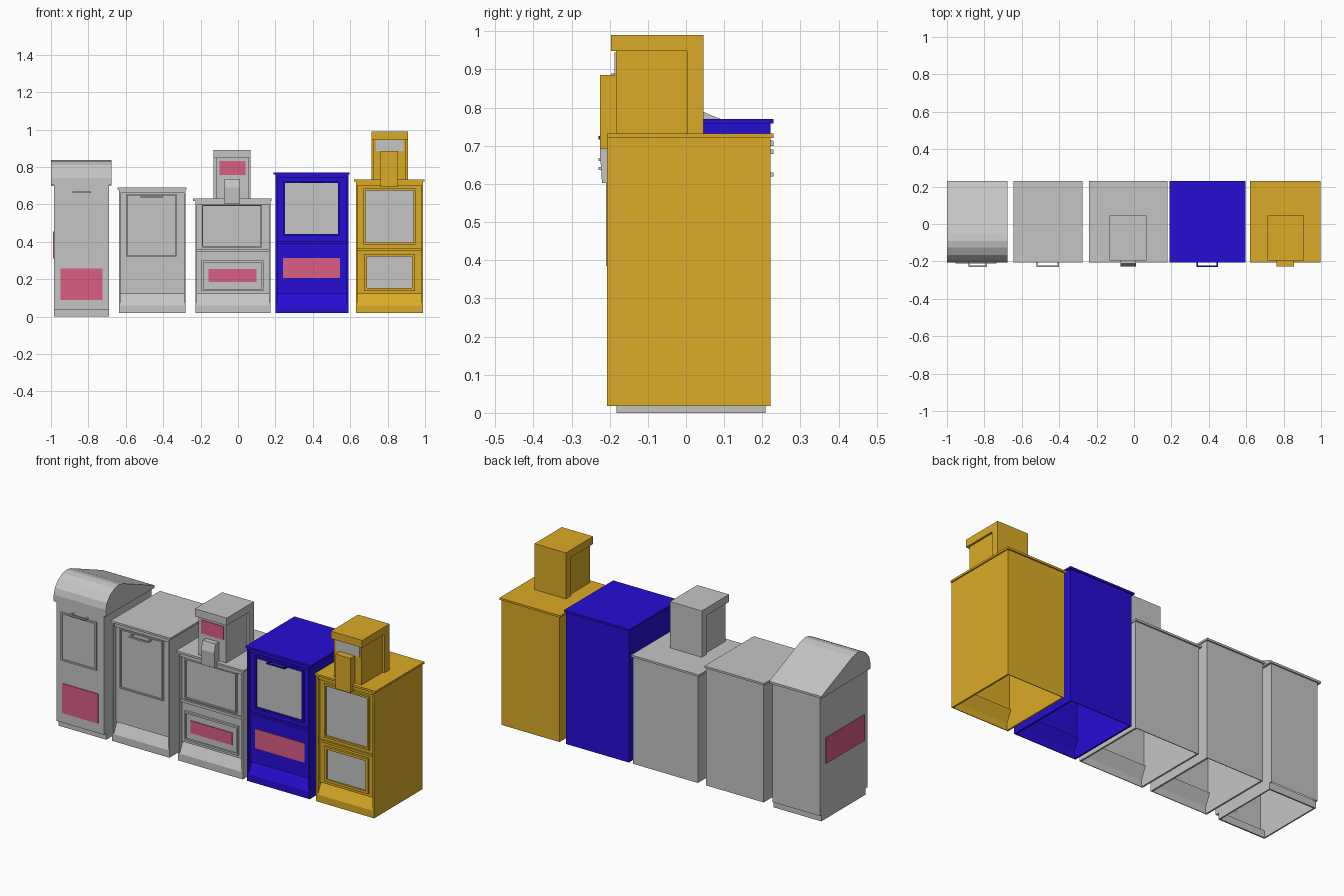
import bpy
import bmesh
from mathutils import Vector

cube = bpy.data.objects.get("Cube")
if cube:
    bpy.data.objects.remove(cube, do_unlink=True)


def material(name, rgb):
    m = bpy.data.materials.new(name)
    m.use_nodes = True
    m.diffuse_color = (*rgb, 1)
    m.node_tree.nodes["Principled BSDF"].inputs["Base Color"].default_value = (*rgb, 1)
    return m


GREY = material("light grey", (0.56, 0.56, 0.56))
BLUE = material("deep blue", (0.02, 0.004, 0.66))
YELLOW = material("mustard yellow", (0.71, 0.41, 0.02))
PINK = material("rose pink", (0.71, 0.11, 0.23))

FRONT, RECESS, BACK = -0.207, -0.187, 0.221
LIP_BACK = 0.229


def finish(name, bm, *mats):
    mesh = bpy.data.meshes.new(name)
    bm.to_mesh(mesh)
    bm.free()
    for m in mats:
        mesh.materials.append(m)
    obj = bpy.data.objects.new(name, mesh)
    bpy.context.collection.objects.link(obj)
    return obj


def block(name, x, y, z, mat):
    """Box from three (low, high) ranges."""
    bm = bmesh.new()
    bmesh.ops.create_cube(bm, size=1)
    for v in bm.verts:
        v.co = Vector([r[0] if c < 0 else r[1] for c, r in zip(v.co, (x, y, z))])
    return finish(name, bm, mat)


def framed_panel(name, x, z, y, frame_mat, inner_mat, border=0.015, proud=0.012):
    """Raised frame around a sunken pane, facing the front."""
    obj = block(name, x, (y - proud, y), z, frame_mat)
    obj.data.materials.append(inner_mat)
    bm = bmesh.new()
    bm.from_mesh(obj.data)
    pane = min(bm.faces, key=lambda f: f.calc_center_median().y)
    bmesh.ops.inset_region(bm, faces=[pane], thickness=border)
    rim = bmesh.ops.extrude_face_region(bm, geom=[pane])
    bmesh.ops.delete(bm, geom=[pane], context="FACES_ONLY")
    pane = next(g for g in rim["geom"] if isinstance(g, bmesh.types.BMFace))
    bmesh.ops.translate(bm, verts=pane.verts, vec=(0, proud * 0.75, 0))
    pane.material_index = 1
    bmesh.ops.recalc_face_normals(bm, faces=bm.faces)
    bm.to_mesh(obj.data)
    bm.free()


def sweep(name, profile, x, mat, closed):
    """Side profile of (y, z) points swept across x."""
    bm = bmesh.new()
    rows = [[bm.verts.new((px, y, z)) for y, z in profile] for px in x]
    n = len(profile)
    for i in range(n if closed else n - 1):
        j = (i + 1) % n
        bm.faces.new((rows[0][i], rows[0][j], rows[1][j], rows[1][i]))
    if closed:
        for row in rows:
            bm.faces.new(row)
    bmesh.ops.recalc_face_normals(bm, faces=bm.faces)
    return finish(name, bm, mat)


def cabinet(name, x, top, lip_x, mat):
    """Bottomless cabinet: recessed front, sloping sill, side walls, lipped roof."""
    low, t = 0.018, 0.01
    profile = [(FRONT, low), (FRONT, 0.058), (RECESS + 0.012, 0.12), (RECESS, 0.12),
               (RECESS, top - 0.006), (BACK, top - 0.006), (BACK, low)]
    shell = sweep(name + "_shell", profile, (x[0] + t, x[1] - t), mat, False)
    skin = shell.modifiers.new("sheet", "SOLIDIFY")
    skin.thickness = 0.004
    for side, wall in (("right", (x[0], x[0] + t)), ("left", (x[1] - t, x[1]))):
        block(f"{name}_{side}_wall", wall, (FRONT, BACK), (low, top - 0.005), mat)
    block(name + "_roof", lip_x, (FRONT, LIP_BACK), (top - 0.011, top), mat)
    block(name + "_header", (x[0] + t, x[1] - t), (FRONT + 0.006, RECESS),
          (top - 0.03, top - 0.01), mat)


def handle(name, x, z, y, mat):
    """Pull bar on two posts."""
    t = 0.008
    block(name + "_bar", x, (-0.229, -0.221), (z, z + t), mat)
    for side, post in (("right", (x[0], x[0] + t)), ("left", (x[1] - t, x[1]))):
        block(f"{name}_{side}_post", post, (-0.222, y), (z, z + t), mat)


def head(name, x, z, mat):
    """Coin housing on the roof: hood and back plate wider than the core."""
    inset = 0.012
    block(name + "_core", (x[0] + inset, x[1] - inset), (-0.183, 0.01), (z[0], z[1] - 0.03), mat)
    block(name + "_back", x, (0.003, 0.046), (z[0], z[1] - 0.03), mat)
    block(name + "_hood", x, (-0.196, 0.046), (z[1] - 0.042, z[1]), mat)


def sheet(name, x, z, y, mat):
    block(name, x, (y - 0.004, y), z, mat)


# Domed box on a plinth
walls = [(-0.202, 0.035), (-0.202, 0.71), (BACK, 0.71), (BACK, 0.035)]
shell = sweep("domed_box_front_and_back", walls, (-0.985, -0.69), GREY, False)
for side, px in (("right", (-0.985, -0.977)), ("left", (-0.698, -0.69))):
    block(f"domed_box_{side}_wall", px, (-0.202, BACK), (0.035, 0.71), GREY)
    block(f"plinth_{side}", (px[0], px[1]), (-0.182, 0.208), (0, 0.04), GREY)
for end, py in (("front", (-0.182, -0.174)), ("back", (0.2, 0.208))):
    block(f"plinth_{end}", (-0.98, -0.695), py, (0, 0.04), GREY)
dome = [(-0.205, 0.703), (-0.205, 0.74), (-0.195, 0.775), (-0.165, 0.81),
        (-0.125, 0.831), (-0.09, 0.837), (-0.05, 0.829), (LIP_BACK, 0.712), (LIP_BACK, 0.7)]
sweep("domed_roof", dome, (-1.0, -0.677), GREY, True)
framed_panel("domed_box_door", (-0.955, -0.735), (0.385, 0.655), -0.202, GREY, GREY, 0.012, 0.008)
handle("domed_box_handle", (-0.885, -0.785), 0.66, -0.2, GREY)
sheet("domed_box_front_label", (-0.948, -0.725), (0.09, 0.256), -0.202, PINK)
block("domed_box_side_label", (-0.989, -0.985), (-0.172, 0.17), (0.31, 0.455), PINK)

# Plain grey box
cabinet("plain_box", (-0.637, -0.28), 0.69, (-0.645, -0.275), GREY)
framed_panel("plain_box_door", (-0.597, -0.328), (0.32, 0.655), RECESS, GREY, GREY, 0.01)
handle("plain_box_handle", (-0.52, -0.4), 0.637, RECESS, GREY)

# Grey box with coin head
cabinet("coin_box", (-0.228, 0.175), 0.63, (-0.24, 0.18), GREY)
framed_panel("coin_box_door", (-0.193, 0.127), (0.37, 0.597), RECESS, GREY, GREY, 0.01)
block("coin_box_divider", (-0.218, 0.165), (RECESS - 0.01, RECESS), (0.345, 0.36), GREY)
framed_panel("coin_box_lower_frame", (-0.196, 0.137), (0.137, 0.3), RECESS, GREY, GREY)
sheet("coin_box_label", (-0.158, 0.1), (0.185, 0.254), RECESS - 0.004, PINK)
head("coin_head", (-0.13, 0.067), (0.625, 0.89), GREY)
sheet("coin_head_label", (-0.1, 0.04), (0.757, 0.832), -0.183, PINK)
slot = [(-0.226, 0.69), (-0.22, 0.602), (-0.183, 0.602), (-0.183, 0.735), (-0.212, 0.735)]
sweep("coin_slot", slot, (-0.071, 0.01), GREY, True)

# Blue box
cabinet("blue_box", (0.2, 0.59), 0.77, (0.19, 0.597), BLUE)
framed_panel("blue_box_window", (0.24, 0.545), (0.43, 0.725), RECESS, BLUE, GREY)
block("blue_box_divider", (0.21, 0.58), (RECESS - 0.01, RECESS), (0.39, 0.403), BLUE)
sheet("blue_box_label", (0.24, 0.545), (0.205, 0.313), RECESS, PINK)
handle("blue_box_handle", (0.335, 0.45), 0.717, RECESS, BLUE)

# Yellow box with tall coin head
cabinet("yellow_box", (0.63, 0.99), 0.732, (0.62, 0.997), YELLOW)
framed_panel("yellow_box_window", (0.672, 0.95), (0.385, 0.685), RECESS, YELLOW, GREY)
block("yellow_box_divider", (0.64, 0.98), (RECESS - 0.01, RECESS), (0.352, 0.364), YELLOW)
framed_panel("yellow_box_lower_window", (0.675, 0.945), (0.138, 0.335), RECESS, YELLOW, GREY, 0.02)
head("tall_head", (0.713, 0.908), (0.727, 0.99), YELLOW)
sheet("tall_head_display", (0.738, 0.885), (0.885, 0.945), -0.183, GREY)
block("tall_coin_slot", (0.762, 0.855), (-0.226, -0.183), (0.692, 0.886), YELLOW)
